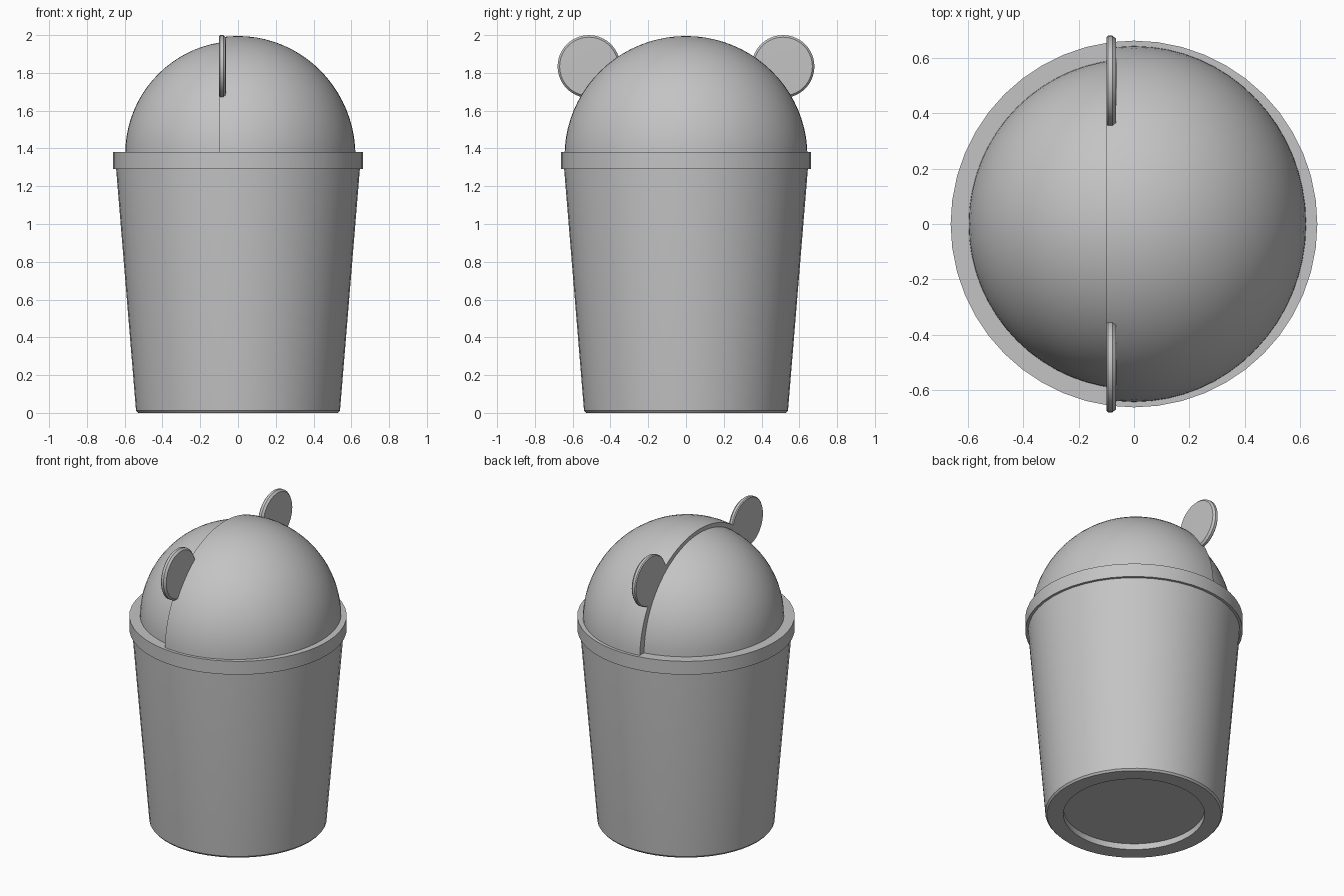
import bpy, bmesh, math
from mathutils import Matrix, Vector

cube = bpy.data.objects.get("Cube")
if cube:
    bpy.data.objects.remove(cube, do_unlink=True)

grey = bpy.data.materials.new("plain_grey")
grey.use_nodes = True
colour = (0.55, 0.55, 0.55, 1)
grey.diffuse_color = colour
grey.node_tree.nodes["Principled BSDF"].inputs["Base Color"].default_value = colour


def finish(bm, name, angle=30):
    bmesh.ops.recalc_face_normals(bm, faces=bm.faces)
    mesh = bpy.data.meshes.new(name)
    bm.to_mesh(mesh)
    bm.free()
    mesh.materials.append(grey)
    ob = bpy.data.objects.new(name, mesh)
    bpy.context.collection.objects.link(ob)
    bpy.ops.object.select_all(action="DESELECT")
    ob.select_set(True)
    bpy.context.view_layer.objects.active = ob
    bpy.ops.object.shade_smooth_by_angle(angle=math.radians(angle))
    return ob


def lathe(profile, steps=48):
    """Spin a (radius, height) outline about the z axis."""
    bm = bmesh.new()
    verts = [bm.verts.new((r, 0, z)) for r, z in profile]
    edges = [bm.edges.new(pair) for pair in zip(verts, verts[1:])]
    bmesh.ops.spin(bm, geom=verts + edges, cent=(0, 0, 0), axis=(0, 0, 1),
                   angle=math.tau, steps=steps, use_duplicate=False)
    bmesh.ops.remove_doubles(bm, verts=bm.verts, dist=0.0005)
    return bm


def dome(name, size, centre_z, cut_x, keep_right):
    """Upper ellipsoid, cut upright at cut_x and closed."""
    n = 20
    arc = [(math.cos(i * math.pi / 2 / n), math.sin(i * math.pi / 2 / n)) for i in range(n)]
    bm = lathe([(0, 0)] + arc + [(0, 1)], 64)
    bm.transform(Matrix.Translation((0, 0, centre_z)) @ Matrix.Diagonal(Vector((*size, 1))))
    cut = bmesh.ops.bisect_plane(bm, geom=bm.verts[:] + bm.edges[:] + bm.faces[:],
                                 plane_co=(cut_x, 0, 0), plane_no=(1, 0, 0),
                                 clear_inner=keep_right, clear_outer=not keep_right)
    seam = [e for e in cut["geom_cut"] if isinstance(e, bmesh.types.BMEdge)]
    bmesh.ops.holes_fill(bm, edges=seam)
    finish(bm, name)


# Tapered bucket with a softened foot and a recessed base
finish(lathe([(0, 0.04), (0.43, 0.04), (0.43, 0), (0.53, 0), (0.54, 0.012),
              (0.646, 1.30), (0.646, 1.35), (0, 1.35)]), "bucket")

# Collar around the mouth
finish(lathe([(0.645, 1.29), (0.662, 1.29), (0.662, 1.38), (0, 1.38)]), "collar")

# Swinging cover over the larger fixed-looking inner dome
SEAM = -0.1
dome("outer_cover", (0.622, 0.643, 0.635), 1.36, SEAM, True)
dome("inner_dome", (0.597, 0.597, 0.597), 1.372, SEAM + 0.05, False)

# Round ears standing on the seam
for side, name in ((-1, "front_ear"), (1, "back_ear")):
    bm = lathe([(0, 0), (0.16, 0), (0.166, 0.006), (0.166, 0.022),
                (0.155, 0.035), (0, 0.037)], 40)
    bm.transform(Matrix.Translation((SEAM, side * 0.514, 1.834))
                 @ Matrix.Rotation(math.pi / 2, 4, "Y"))
    finish(bm, name)
